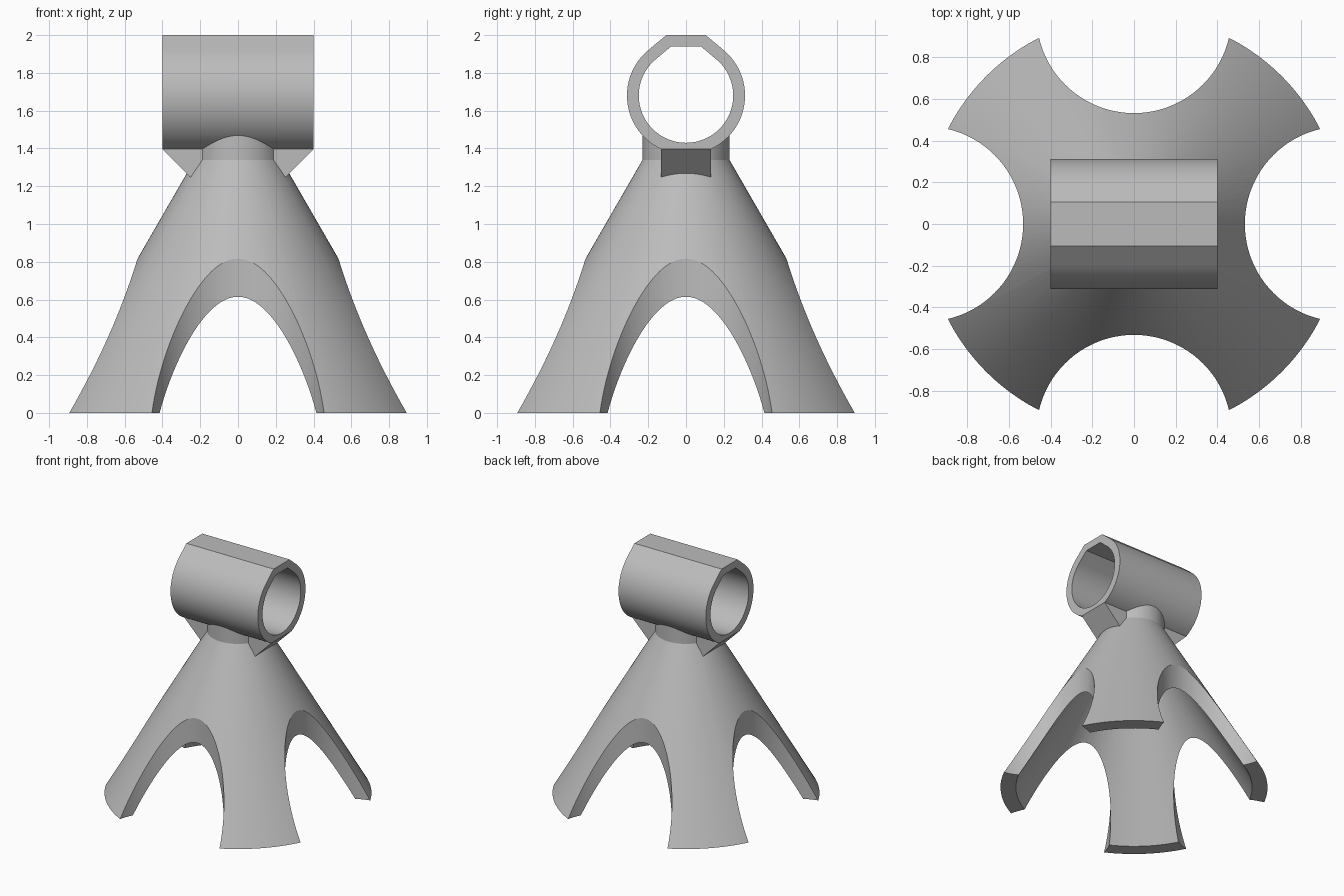
import bpy, bmesh, math
from mathutils import Matrix, Vector

cube = bpy.data.objects.get("Cube")
if cube:
    bpy.data.objects.remove(cube, do_unlink=True)

grey = bpy.data.materials.new("plain_grey")
grey.use_nodes = True
colour = (0.5, 0.5, 0.5, 1)
grey.diffuse_color = colour
grey.node_tree.nodes["Principled BSDF"].inputs["Base Color"].default_value = colour

SEG = 128
TAN30 = math.tan(math.radians(30))
BASE_R, NECK_R, NECK_Z = 1.003, 0.23, 1.34
TUBE_Z, TUBE_R, BORE_R, TUBE_X = 1.68, 0.3125, 0.25, 0.4
FLAT_Z, BRACE_Y = 1.397, 0.133


def finish(name, bm):
    bmesh.ops.recalc_face_normals(bm, faces=bm.faces)
    mesh = bpy.data.meshes.new(name)
    bm.to_mesh(mesh)
    bm.free()
    mesh.materials.append(grey)
    obj = bpy.data.objects.new(name, mesh)
    bpy.context.collection.objects.link(obj)
    return obj


def prism(name, points, start, sweep):
    """Extrude a closed polygon of 3D points from an offset along a vector."""
    bm = bmesh.new()
    face = bm.faces.new([bm.verts.new(Vector(p) + Vector(start)) for p in points])
    geom = bmesh.ops.extrude_face_region(bm, geom=[face])["geom"]
    bmesh.ops.translate(bm, vec=sweep, verts=[v for v in geom if isinstance(v, bmesh.types.BMVert)])
    return finish(name, bm)


def revolve(name, profile):
    """Stack rings of (radius, height) into a closed round solid."""
    bm = bmesh.new()
    rings = [[bm.verts.new((r * math.cos(math.tau * i / SEG), r * math.sin(math.tau * i / SEG), z))
              for i in range(SEG)] for r, z in profile]
    for low, high in zip(rings, rings[1:]):
        for i in range(SEG):
            j = (i + 1) % SEG
            bm.faces.new((low[i], low[j], high[j], high[i]))
    bm.faces.new(rings[0])
    bm.faces.new(rings[-1])
    return finish(name, bm)


def combine(target, tool, operation):
    mod = target.modifiers.new("combine", "BOOLEAN")
    mod.operation, mod.solver, mod.object = operation, "EXACT", tool
    bpy.context.view_layer.objects.active = target
    bpy.ops.object.modifier_apply(modifier=mod.name)
    bpy.data.objects.remove(tool, do_unlink=True)


def tube_profile(radius, top, flat=None):
    """Circle whose top runs along two 40 degree tangents to a flat, with an optional flat base."""
    a = math.radians(40)
    tip = radius * math.sin(a) - (top - radius * math.cos(a)) / math.tan(a)
    end = math.pi if flat is None else math.acos((flat - TUBE_Z) / radius)
    side = [(tip, top)]
    for i in range(49):
        t = a + (end - a) * i / 48
        side.append((radius * math.sin(t), radius * math.cos(t)))
    other = [(-y, z) for y, z in reversed(side)]
    if flat is None:
        other = other[1:]
    return [(0, y, z + TUBE_Z) for y, z in side + other]


# Conical stand with a straight neck
stand = revolve("tripod_style_stand", [(BASE_R, 0), (NECK_R, NECK_Z), (NECK_R, 1.6)])
stand.name = "four_legged_tube_stand"

# Horizontal tube with flattened top and base
tube = prism("tube", tube_profile(TUBE_R, 0.32, FLAT_Z), (-TUBE_X, 0, 0), (2 * TUBE_X, 0, 0))
combine(stand, tube, "UNION")

# Sloping braces under both tube ends
for s in (-1, 1):
    outline = [(0.4, FLAT_Z), (0.24, FLAT_Z - 0.16), (0.1, FLAT_Z - 0.16), (0.1, 1.415), (0.38, 1.415)]
    brace = prism("brace", [(s * x, 0, z) for x, z in outline], (0, -BRACE_Y, 0), (0, 2 * BRACE_Y, 0))
    combine(stand, brace, "UNION")

# Bore through the tube
bore = prism("bore", tube_profile(BORE_R, 0.26), (-0.6, 0, 0), (1.2, 0, 0))
combine(stand, bore, "DIFFERENCE")

# Hollow inside of the cone
inner = BASE_R - 0.116
hollow = revolve("hollow", [(inner + 0.1 * TAN30, -0.1), (inner - NECK_Z * TAN30, NECK_Z)])
combine(stand, hollow, "DIFFERENCE")

# Upright round scallops that leave four legs
for k in range(4):
    scallop = revolve("scallop", [(0.468, -0.2), (0.468, 1.1)])
    angle = k * math.pi / 2
    scallop.data.transform(Matrix.Translation((math.cos(angle), math.sin(angle), 0)))
    combine(stand, scallop, "DIFFERENCE")

# Smooth curves, crisp edges
bpy.ops.object.select_all(action="DESELECT")
stand.select_set(True)
bpy.context.view_layer.objects.active = stand
bpy.ops.object.shade_smooth_by_angle(angle=math.radians(25))
